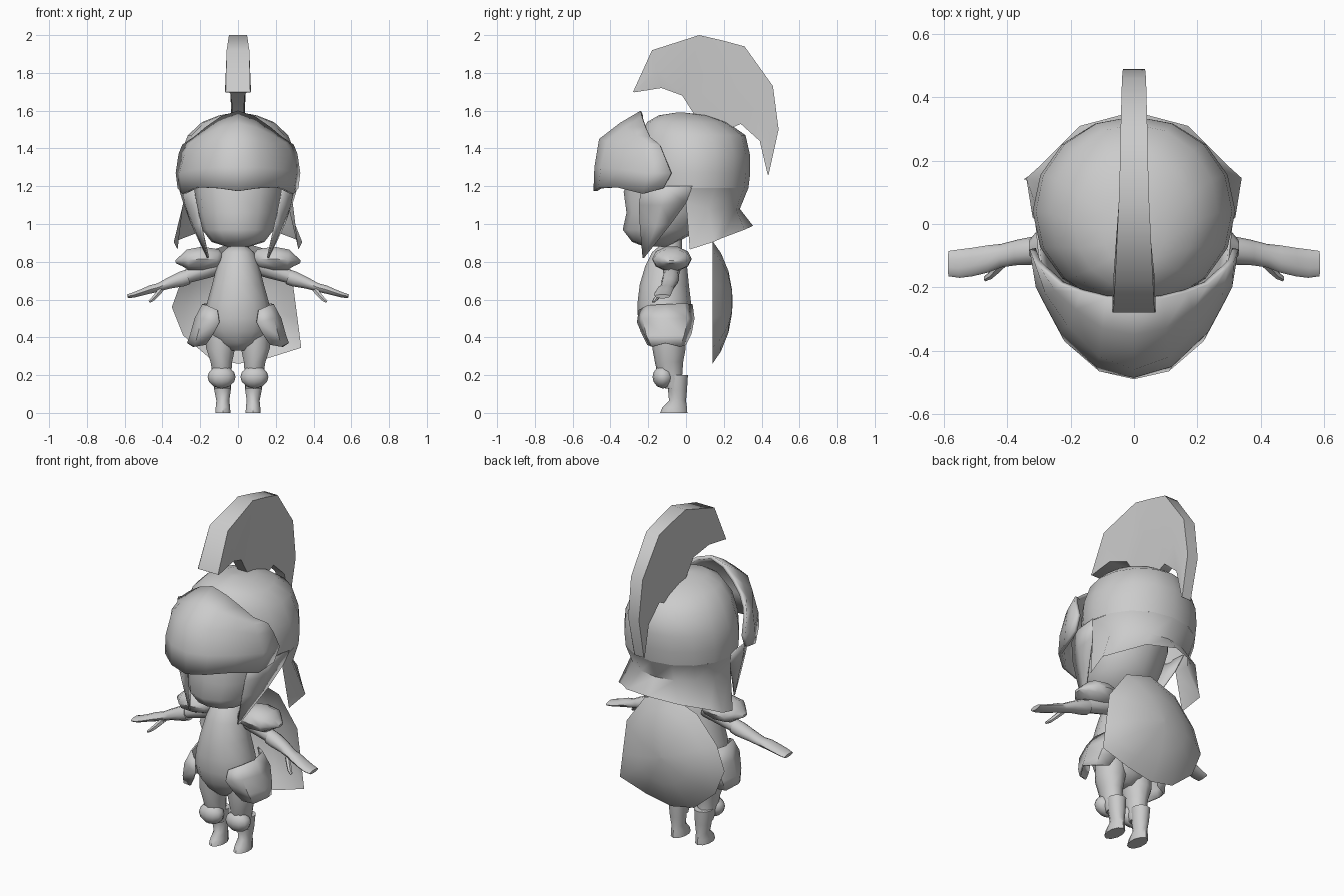
import bpy, bmesh, math
from mathutils import Vector

grey = bpy.data.materials.new("plain_grey")
grey.diffuse_color = (0.6, 0.6, 0.6, 1)


def loft(name, rows, closed=True, cap0=False, cap1=False, mirror=False, thick=0):
    """Skin rows of points; each row is a ring (closed) or a strip (open)."""
    bm = bmesh.new()
    vs = [[bm.verts.new(p) for p in r] for r in rows]
    for a, b in zip(vs, vs[1:]):
        n = len(a)
        for i in range(n if closed else n - 1):
            k = (i + 1) % n
            bm.faces.new((a[i], a[k], b[k], b[i]))
    if cap0:
        bm.faces.new(vs[0])
    if cap1:
        bm.faces.new(vs[-1])
    bmesh.ops.remove_doubles(bm, verts=bm.verts[:], dist=0.0005)
    bmesh.ops.recalc_face_normals(bm, faces=bm.faces[:])
    me = bpy.data.meshes.new(name)
    bm.to_mesh(me)
    bm.free()
    me.materials.append(grey)
    ob = bpy.data.objects.new(name, me)
    bpy.context.collection.objects.link(ob)
    if thick:
        m = ob.modifiers.new("thickness", "SOLIDIFY")
        m.thickness, m.offset = thick, -1
    if mirror:
        m = ob.modifiers.new("mirror", "MIRROR")
        m.use_clip = False
        m.use_mirror_merge = False
    return ob


def ring(x, y, z, rx, ry, n=12):
    """Horizontal ellipse."""
    return [(x + rx * math.sin(2 * math.pi * i / n), y + ry * math.cos(2 * math.pi * i / n), z)
            for i in range(n)]


def tube(name, path, n=8, mirror=True):
    """Limb along x and z: path entries are x, y, z, radius in y, radius in z."""
    rows = []
    for i, (x, y, z, ry, rz) in enumerate(path):
        a, b = path[max(i - 1, 0)], path[min(i + 1, len(path) - 1)]
        t = Vector((b[0] - a[0], 0, b[2] - a[2])).normalized()
        up = Vector((-t.z, 0, t.x))
        rows.append([Vector((x, y, z)) + up * rz * math.sin(2 * math.pi * k / n)
                     + Vector((0, ry * math.cos(2 * math.pi * k / n), 0)) for k in range(n)])
    return loft(name, rows, True, True, True, mirror)


def both(half):
    """Extend a centre-to-side strip to the full width."""
    return [(-x, y, z) for x, y, z in half[:0:-1]] + half


# Face
loft("face", [ring(0, -.15, .88, .06, .07), ring(0, -.165, .905, .14, .12),
              ring(0, -.13, .97, .19, .205), ring(0, -.1, 1.06, .215, .215),
              ring(0, -.08, 1.17, .23, .25), ring(0, -.06, 1.27, .23, .22)], cap0=True, cap1=True)

# Helmet dome with a flared neck guard
loft("helmet_dome", [ring(0, .04, 1.19, .315, .29, 16), ring(0, .04, 1.27, .32, .3, 16),
                     ring(0, .04, 1.36, .31, .3, 16), ring(0, .035, 1.47, .265, .28, 16),
                     ring(0, .005, 1.54, .19, .21, 16), ring(0, -.015, 1.575, .1, .13, 16),
                     ring(0, -.03, 1.59, .02, .02, 16)], cap1=True)
loft("neck_guard", [
    both([(0, .33, 1.19), (.12, .308, 1.19), (.223, .245, 1.19), (.291, .151, 1.19), (.314, .03, 1.19)]),
    both([(0, .285, 1.08), (.11, .265, 1.08), (.205, .205, 1.08), (.27, .12, 1.08), (.29, 0, 1.11)]),
    both([(0, .355, .99), (.17, .31, .97), (.29, .19, .925), (.34, .145, .905), (.32, .02, .865)]),
], closed=False)
loft("cheek_guard", [
    [(.24, -.235, 1.2), (.3, -.12, 1.2), (.315, .04, 1.2)],
    [(.222, -.25, 1.1), (.28, -.13, 1.1), (.29, 0, 1.11)],
    [(.2, -.245, 1.0), (.235, -.16, .99), (.25, -.08, 1.0)],
    [(.16, -.23, .82), (.162, -.226, .82), (.165, -.222, .82)],
], closed=False, mirror=True, thick=.008)

# Raised visor
loft("visor", [
    both([(0, -.49, 1.175), (.11, -.465, 1.19), (.22, -.37, 1.195), (.295, -.23, 1.16), (.32, -.12, 1.19)]),
    both([(0, -.485, 1.3), (.12, -.45, 1.3), (.235, -.34, 1.29), (.31, -.2, 1.27), (.33, -.08, 1.27)]),
    both([(0, -.46, 1.45), (.11, -.42, 1.44), (.21, -.32, 1.42), (.28, -.22, 1.38), (.315, -.12, 1.37)]),
    both([(0, -.35, 1.535), (.1, -.33, 1.51), (.185, -.27, 1.47), (.25, -.21, 1.43), (.295, -.14, 1.42)]),
    both([(0, -.24, 1.6), (.09, -.235, 1.57), (.17, -.215, 1.515), (.235, -.19, 1.46), (.28, -.15, 1.43)]),
], closed=False, thick=.02)

# Swept plume: outer y, z, inner y, z, outer half width, inner half width
rows = []
for oy, oz, iy, iz, wo, wi in [
        (-.28, 1.7, -.275, 1.697, .065, .065), (-.18, 1.92, -.13, 1.72, .06, .06),
        (.07, 2.0, -.02, 1.68, .048, .035), (.2, 1.97, .04, 1.585, .044, .03),
        (.31, 1.94, .22, 1.5, .042, .03), (.46, 1.73, .29, 1.53, .038, .03),
        (.49, 1.5, .39, 1.44, .035, .03), (.437, 1.26, .432, 1.262, .03, .03)]:
    my, mz, wm = (oy + iy) / 2, (oz + iz) / 2, (wo + wi) / 2 + .004
    rows.append([(-wo, oy, oz), (wo, oy, oz), (wm, my, mz), (wi, iy, iz), (-wi, iy, iz), (-wm, my, mz)])
loft("plume", rows, True, True, True)

# Torso and neck
loft("torso", [ring(0, -.1, .33, .05, .06), ring(0, -.1, .37, .12, .1),
               ring(0, -.105, .43, .165, .135), ring(0, -.11, .5, .178, .145),
               ring(0, -.115, .58, .165, .142), ring(0, -.115, .68, .137, .13),
               ring(0, -.105, .78, .112, .11), ring(0, -.095, .85, .085, .085),
               ring(0, -.09, .88, .05, .055)], cap0=True, cap1=True)
loft("neck", [ring(0, -.08, .85, .06, .06, 8), ring(0, -.08, .93, .055, .06, 8)], cap0=True, cap1=True)

# Hip plates wrapping each side
loft("hip_plate", [
    [(.11, -.25, .545), (.165, -.205, .57), (.19, -.11, .575), (.17, -.01, .58), (.11, .035, .575)],
    [(.1, -.26, .48), (.19, -.23, .5), (.23, -.11, .5), (.205, .01, .5), (.12, .045, .5)],
    [(.13, -.235, .42), (.215, -.21, .41), (.255, -.11, .41), (.23, -.01, .41), (.14, .03, .42)],
    [(.17, -.205, .36), (.23, -.18, .35), (.27, -.11, .37), (.24, -.03, .35), (.17, 0, .36)],
], closed=False, mirror=True, thick=.008)

# Legs, knee caps, boots
loft("leg", [ring(.085, -.09, .43, .09, .09, 10), ring(.092, -.09, .34, .08, .088, 10),
             ring(.088, -.09, .27, .06, .075, 10), ring(.085, -.085, .2, .052, .065, 10),
             ring(.082, -.06, .13, .045, .05, 10)], cap0=True, cap1=True, mirror=True)
knee = [ring(.087, -.122, .19 + .06 * math.sin(a), .074 * math.cos(a), .055 * math.cos(a), 12)
        for a in (math.radians(d) for d in (-85, -55, -25, 0, 25, 55, 85))]
loft("knee_cap", knee, True, True, True, mirror=True)
loft("boot", [ring(.08, -.065, 0, .042, .072, 10), ring(.08, -.06, .03, .04, .065, 10),
              ring(.08, -.045, .065, .036, .045, 10), ring(.082, -.045, .12, .046, .05, 10),
              ring(.084, -.045, .2, .052, .055, 10)], cap0=True, cap1=True, mirror=True)

# Arms, sleeve cuffs, hands with thumbs
tube("upper_arm", [(.09, -.07, .79, .055, .055), (.17, -.075, .76, .048, .048),
                   (.29, -.08, .715, .037, .034)])
tube("forearm_hand", [(.265, -.08, .72, .044, .042), (.3, -.082, .708, .046, .042),
                      (.37, -.09, .685, .04, .03), (.42, -.1, .665, .037, .023),
                      (.46, -.11, .655, .043, .023), (.51, -.12, .638, .045, .018),
                      (.55, -.125, .625, .045, .015), (.585, -.125, .617, .04, .011)], 10)
tube("thumb", [(.405, -.115, .655, .018, .016), (.43, -.14, .625, .017, .014),
               (.45, -.16, .603, .014, .012), (.47, -.172, .588, .009, .007)], 6)

# Shoulder pads
tube("shoulder_pad", [(.085, -.075, .8, .045, .03), (.11, -.075, .815, .085, .055),
                      (.19, -.075, .815, .105, .068), (.265, -.075, .81, .1, .058),
                      (.3, -.075, .805, .06, .03), (.33, -.075, .8, .025, .008)], 10)

# Curved shield on the back
rim = [(.335, .345), (.16, .29), (0, .26), (-.15, .29), (-.29, .41), (-.35, .56), (-.3, .7),
       (-.17, .85), (0, .91), (.17, .86), (.29, .69), (.315, .5)]
loft("back_shield", [[(-.01 + (x + .01) * s, y, .59 + (z - .59) * s) for x, z in rim]
                     for s, y in ((1, .14), (.8, .185), (.5, .225), (.2, .243), (.02, .247))],
     cap1=True)

# Smooth shading with crisp creases
for ob in bpy.context.scene.objects:
    ob.select_set(True)
    bpy.context.view_layer.objects.active = ob
bpy.ops.object.shade_smooth_by_angle(angle=math.radians(50))
